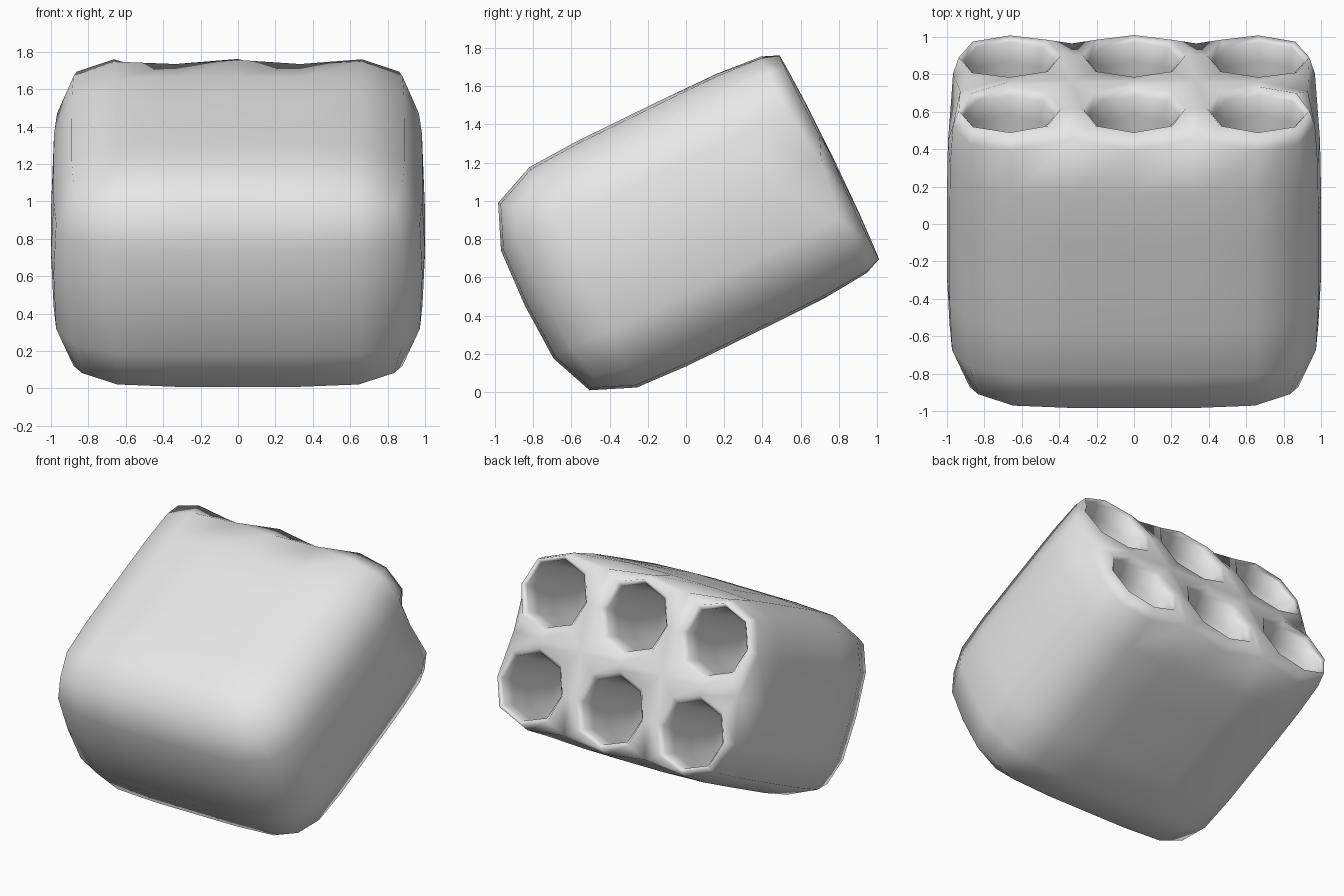
import bpy
import bmesh
import math
from mathutils import Vector

old = bpy.data.objects.get("Cube")
if old:
    bpy.data.objects.remove(old, do_unlink=True)

FRONT, BACK = -0.56, 1.23      # ends of the block along its own axis
HALF_W, MID_W = 0.655, 0.775   # half thickness and centre height
TILT = math.radians(26)

# Single grey material
grey = bpy.data.materials.new("plain grey")
grey.use_nodes = True
colour = (0.8, 0.8, 0.8, 1.0)
grey.diffuse_color = colour
grey.node_tree.nodes["Principled BSDF"].inputs["Base Color"].default_value = colour

# Block cage
bm = bmesh.new()
bmesh.ops.create_cube(bm, size=2)
for v in bm.verts:
    v.co = Vector((v.co.x,
                   BACK if v.co.y > 0 else FRONT,
                   MID_W + HALF_W * v.co.z))

# Cut three columns, two rows and the lengthwise loops
cuts = [((1, 0, 0), -1 / 3), ((1, 0, 0), 1 / 3),
        ((0, 0, 1), MID_W),
        ((0, 1, 0), 0.10), ((0, 1, 0), 0.53)]
for axis, d in cuts:
    n = Vector(axis)
    bmesh.ops.bisect_plane(bm, geom=bm.verts[:] + bm.edges[:] + bm.faces[:],
                           plane_co=n * d, plane_no=n)
bm.normal_update()

# Six deep sockets in the back face
sockets = [f for f in bm.faces if f.normal.y > 0.9]
bmesh.ops.inset_individual(bm, faces=sockets, thickness=0.08,
                           use_even_offset=True)
for depth in (0.28, 0.80):
    bmesh.ops.inset_individual(bm, faces=sockets, thickness=0.0,
                               use_even_offset=True)
    verts = list({v for f in sockets for v in f.verts})
    bmesh.ops.translate(bm, verts=verts, vec=(0, -depth, 0))

bmesh.ops.recalc_face_normals(bm, faces=bm.faces[:])
for f in bm.faces:
    f.smooth = True
mesh = bpy.data.meshes.new("socket_block")
bm.to_mesh(mesh)
bm.free()
mesh.materials.append(grey)

# Tilted, softly rounded block
block = bpy.data.objects.new("socket_block", mesh)
bpy.context.collection.objects.link(block)
block.rotation_euler = (TILT, 0, 0)
sub = block.modifiers.new("rounding", 'SUBSURF')
sub.levels = sub.render_levels = 1
